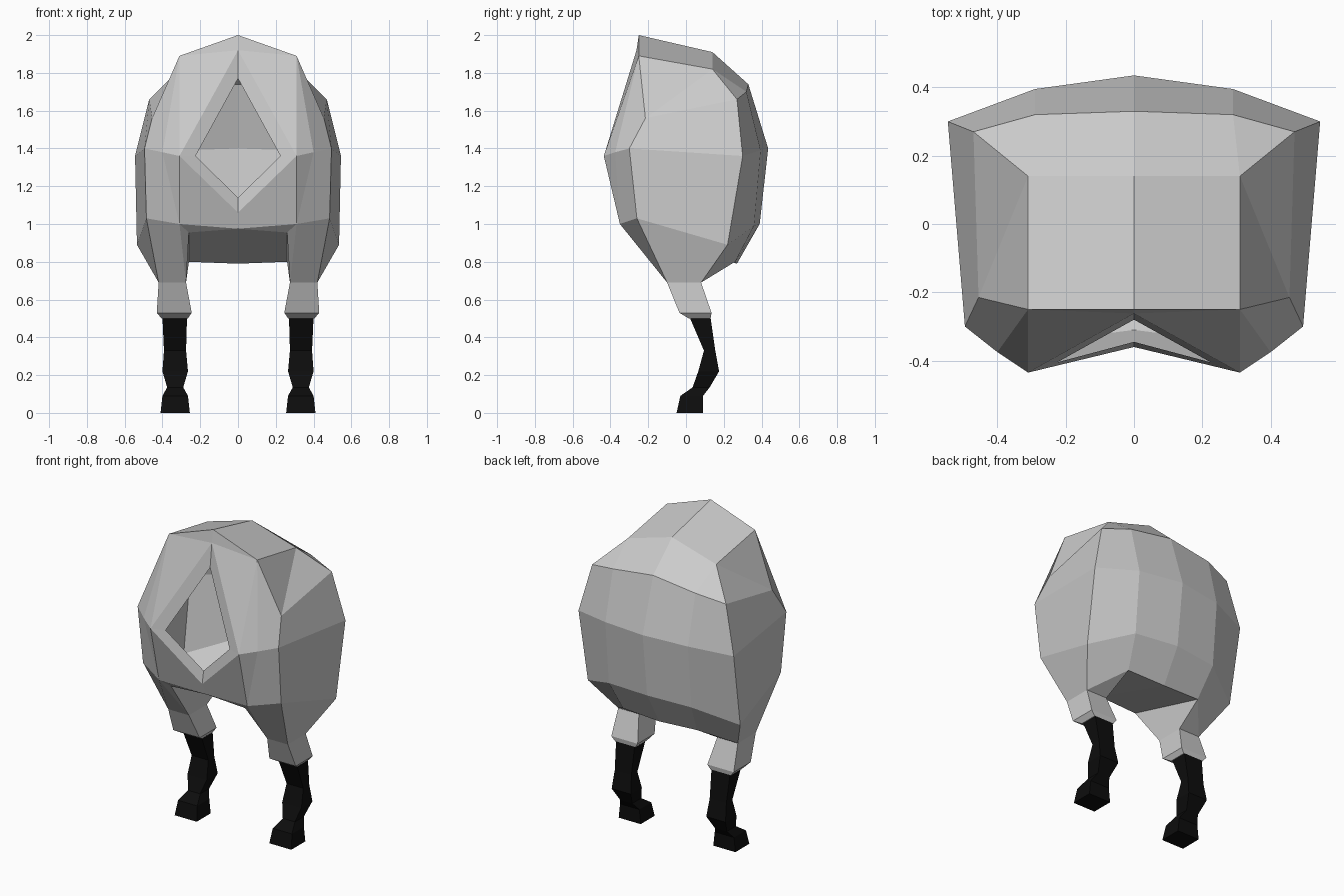
import bpy
import bmesh

default_cube = bpy.data.objects.get("Cube")
if default_cube:
    bpy.data.objects.remove(default_cube, do_unlink=True)


def make_material(name, value):
    material = bpy.data.materials.new(name)
    material.use_nodes = True
    colour = (value, value, value, 1)
    material.diffuse_color = colour
    shader = material.node_tree.nodes["Principled BSDF"]
    shader.inputs["Base Color"].default_value = colour
    shader.inputs["Roughness"].default_value = 0.9
    return material


class HalfShell:
    """Collects faces for the +x half, sharing corners that coincide."""

    def __init__(self):
        self.mesh = bmesh.new()
        self.corners = {}

    def corner(self, point):
        if point not in self.corners:
            self.corners[point] = self.mesh.verts.new(point)
        return self.corners[point]

    def panel(self, *points):
        unique = list(dict.fromkeys(points))
        if len(unique) > 2:
            self.mesh.faces.new([self.corner(p) for p in unique])

    def loft(self, first, second):
        for i in range(len(first) - 1):
            self.panel(first[i], second[i], second[i + 1], first[i + 1])

    def tube(self, rings):
        for lower, upper in zip(rings, rings[1:]):
            self.loft(lower + lower[:1], upper + upper[:1])

    def finish(self, name, material):
        # Consistent outward normals, judged by the highest face
        bmesh.ops.recalc_face_normals(self.mesh, faces=self.mesh.faces[:])
        top = max(self.mesh.faces, key=lambda f: f.calc_center_median().z)
        if top.normal.z < 0:
            bmesh.ops.reverse_faces(self.mesh, faces=self.mesh.faces[:])
        data = bpy.data.meshes.new(name)
        self.mesh.to_mesh(data)
        self.mesh.free()
        data.materials.append(material)
        result = bpy.data.objects.new(name, data)
        bpy.context.collection.objects.link(result)
        mirror = result.modifiers.new("Mirror", 'MIRROR')
        mirror.use_clip = True
        return result


def box_ring(left, right, front, back, height):
    return [(left, front, height), (right, front, height),
            (right, back, height), (left, back, height)]


wool = make_material("pale_grey_wool", 0.6)
skin = make_material("black_leg", 0.004)

# Column profiles, listed from the top down
spine = [(0, .14, 1.91), (0, .33, 1.74), (0, .435, 1.4), (0, .39, 1), (0, .27, .79)]
rump = [(.31, .14, 1.82), (.29, .32, 1.7), (.29, .395, 1.39), (.29, .36, .99), (.26, .26, .8)]
thigh = box_ring(.275, .42, -.1, .08, .69)
thigh_front_in, thigh_front_out, thigh_back_out, thigh_back_in = thigh
ridge = [rump[0], (.47, .27, 1.66), (.545, .3, 1.36), (.535, .22, .89), thigh_back_out]
flank = [(.31, -.25, 1.89), (.455, -.215, 1.56), (.495, -.3, 1.4), (.485, -.26, 1.03),
         thigh_front_out]
crown = (0, -.25, 2)
chest = (.4, -.375, 1.38)
chest_low = (.31, -.35, 1)
belly_front = (0, -.31, .975)
groin = (.26, -.3, .955)
rim_outer = [(0, -.262, 1.92), (.31, -.435, 1.36), (0, -.36, 1.06)]
rim_inner = [(0, -.28, 1.77), (.225, -.405, 1.36), (0, -.345, 1.14)]

body = HalfShell()

# Back and sides
body.loft(spine, rump)
body.loft(rump, ridge)
body.loft(ridge[1:], flank[1:])

# Roof and shoulders
body.panel(crown, flank[0], rump[0], spine[0])
body.panel(flank[0], rump[0], flank[1])
body.panel(rump[0], ridge[1], flank[1])

# Front, around the diamond opening
body.panel(crown, flank[0], rim_outer[0])
body.panel(rim_outer[0], flank[0], rim_outer[1])
body.panel(flank[0], chest, rim_outer[1])
body.panel(flank[0], flank[1], flank[2], chest)
body.panel(chest, flank[2], flank[3], chest_low)
body.panel(rim_outer[1], chest, chest_low)
body.panel(rim_outer[1], chest_low, belly_front, rim_outer[2])
body.loft(rim_outer, rim_inner)

# Underside and upper thigh
body.panel(belly_front, chest_low, groin)
body.panel(belly_front, groin, rump[-1], spine[-1])
body.panel(chest_low, flank[3], thigh_front_out, thigh_front_in)
body.panel(chest_low, thigh_front_in, groin)
body.panel(groin, thigh_front_in, thigh_back_in, rump[-1])
body.panel(thigh_back_out, thigh_back_in, rump[-1])

# Flared cuff at the end of the thigh
cuff = box_ring(.245, .43, -.035, .135, .53)
cuff_end = box_ring(.265, .405, .015, .13, .5)
body.tube([thigh, cuff, cuff_end])
body.panel(*cuff_end)
body.finish("wool_body", wool)

# Thin bent legs with flared feet
leg = HalfShell()
leg_rings = [
    box_ring(.27, .4, .02, .13, .505),
    box_ring(.275, .392, .095, .155, .33),
    box_ring(.265, .4, .065, .175, .22),
    box_ring(.29, .375, .035, .125, .135),
    box_ring(.265, .4, -.03, .09, .09),
    box_ring(.255, .41, -.05, .09, 0),
]
leg.tube(leg_rings)
leg.panel(*leg_rings[0])
leg.panel(*leg_rings[-1])
leg.finish("legs", skin)
